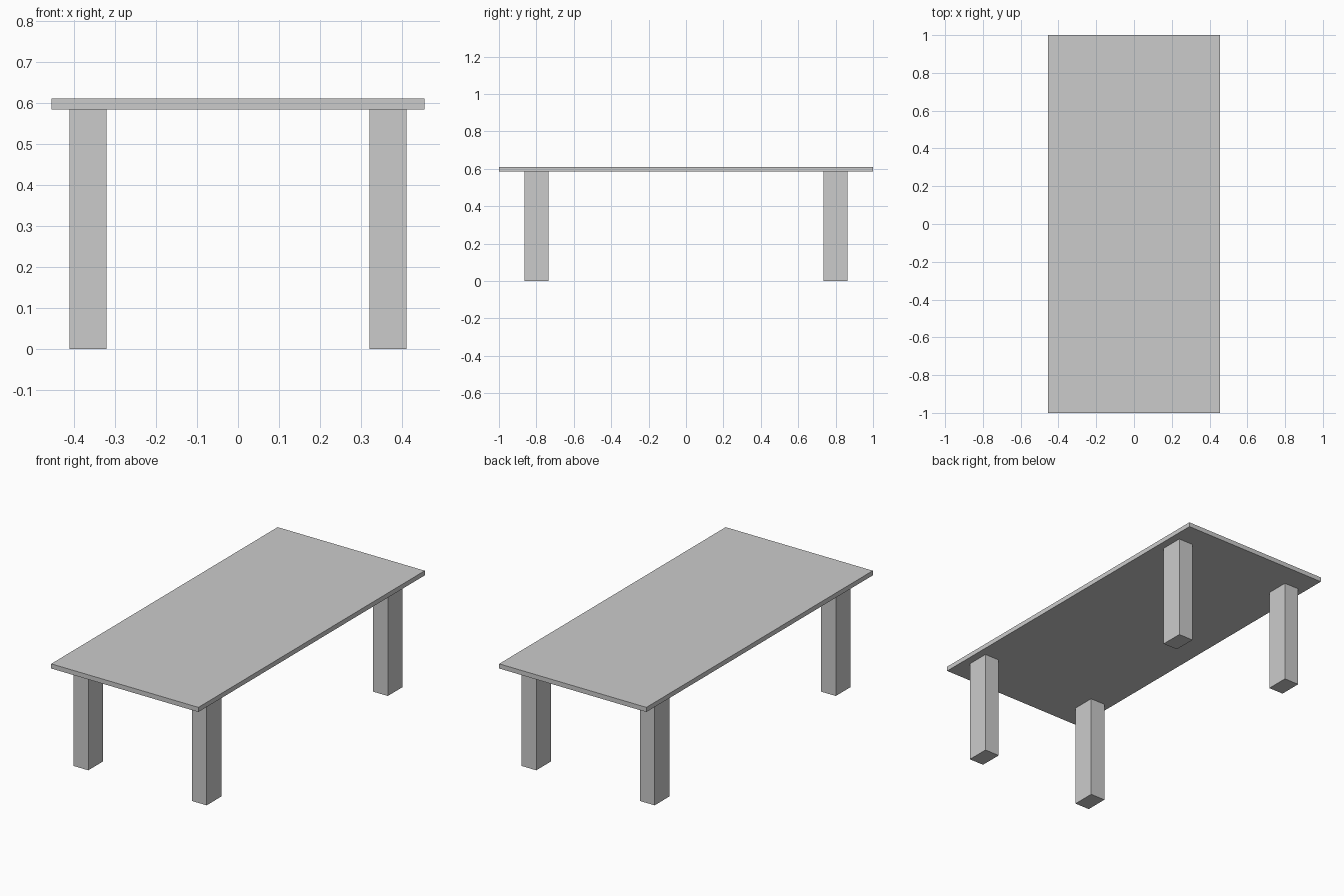
import bpy

if "Cube" in bpy.data.objects:
    bpy.data.objects.remove(bpy.data.objects["Cube"])


def box(name, lo, hi):
    """Add a box spanning two opposite corners."""
    centre = [(a + b) / 2 for a, b in zip(lo, hi)]
    bpy.ops.mesh.primitive_cube_add(size=1, location=centre)
    obj = bpy.context.object
    obj.name = name
    obj.scale = [b - a for a, b in zip(lo, hi)]
    bpy.ops.object.transform_apply(location=False, rotation=False, scale=True)
    return obj


LEG_TOP = 0.585
TOP = 0.611

# Tabletop
box("tabletop", (-0.455, -1, LEG_TOP), (0.455, 1, TOP))

# Four rectangular legs, inset from the corners
LEG_X, LEG_Y = 0.366, 0.80
HALF_X, HALF_Y = 0.0455, 0.0645
for y_name, sy in (("front", -1), ("back", 1)):
    for x_name, sx in (("left", -1), ("right", 1)):
        x, y = sx * LEG_X, sy * LEG_Y
        box(f"{y_name}_{x_name}_leg",
            (x - HALF_X, y - HALF_Y, 0),
            (x + HALF_X, y + HALF_Y, LEG_TOP))
